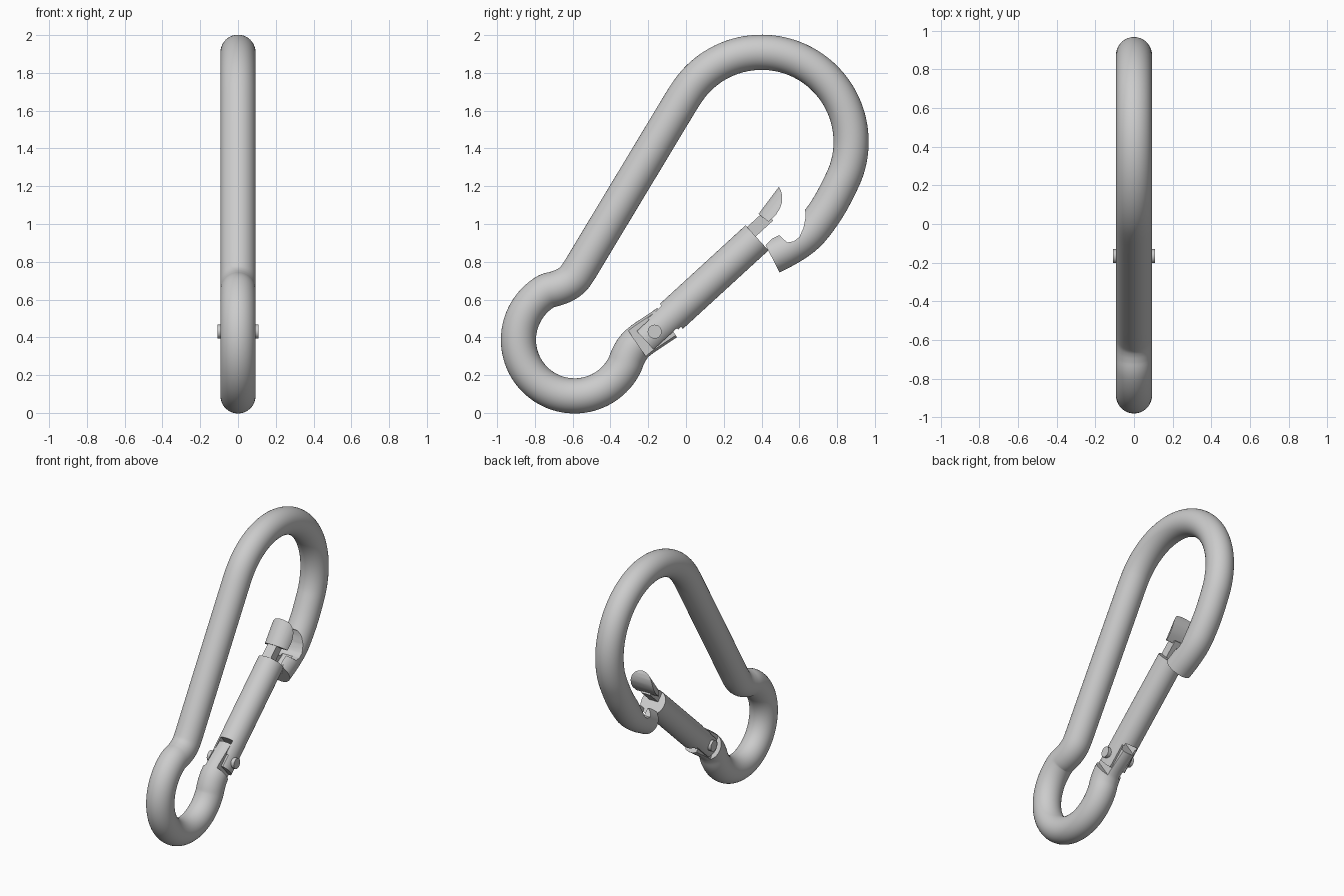
import bpy, bmesh
from math import cos, sin, radians, pi
from mathutils import Vector

if "Cube" in bpy.data.objects:
    bpy.data.objects.remove(bpy.data.objects["Cube"])

PIVOT = (-0.166, 0.43)          # hinge pin in the YZ plane
TAIL, GATE = radians(34), radians(42.5)
R = 0.093                       # bar radius


def finish(name, bm, origin=(0, 0), angle=0):
    bmesh.ops.recalc_face_normals(bm, faces=bm.faces)
    me = bpy.data.meshes.new(name)
    bm.to_mesh(me)
    bm.free()
    ob = bpy.data.objects.new(name, me)
    ob.location = (0, *origin)
    ob.rotation_euler = (angle, 0, 0)
    bpy.context.collection.objects.link(ob)
    return ob


def sweep(name, path, r, n=40, **kw):
    """Round bar along a path lying in the YZ plane."""
    bm = bmesh.new()
    pts = [Vector(p) for p in path]
    rings = []
    for i, p in enumerate(pts):
        t = (pts[min(i + 1, len(pts) - 1)] - pts[max(i - 1, 0)]).normalized()
        rings.append([bm.verts.new((r * cos(a), p.x - t.y * r * sin(a), p.y + t.x * r * sin(a)))
                      for a in (2 * pi * k / n for k in range(n))])
    for a, b in zip(rings, rings[1:]):
        for k in range(n):
            bm.faces.new((a[k], a[(k + 1) % n], b[(k + 1) % n], b[k]))
    bm.faces.new(rings[0])
    bm.faces.new(rings[-1])
    return finish(name, bm, **kw)


def prism(name, profile, x0, x1, **kw):
    """YZ profile extruded along x."""
    bm = bmesh.new()
    a = [bm.verts.new((x0, *p)) for p in profile]
    b = [bm.verts.new((x1, *p)) for p in profile]
    bm.faces.new(a)
    bm.faces.new(b)
    for k in range(len(a)):
        j = (k + 1) % len(a)
        bm.faces.new((a[k], a[j], b[j], b[k]))
    return finish(name, bm, **kw)


def rect(u0, u1, v0, v1):
    return [(u0, v0), (u1, v0), (u1, v1), (u0, v1)]


def boolean(ob, cutter, op='DIFFERENCE'):
    cutter.hide_render = True
    m = ob.modifiers.new("cut", 'BOOLEAN')
    m.object, m.operation, m.solver = cutter, op, 'EXACT'
    bpy.context.view_layer.update()
    me = bpy.data.meshes.new_from_object(ob.evaluated_get(bpy.context.evaluated_depsgraph_get()))
    ob.modifiers.clear()
    ob.data = me
    bpy.data.objects.remove(cutter)


def arc(c, r, a0, a1, n):
    return [(c[0] + r * cos(radians(a0 + (a1 - a0) * i / n)),
             c[1] + r * sin(radians(a0 + (a1 - a0) * i / n))) for i in range(n + 1)]


def smooth_path(pts, k=4):
    """Catmull-Rom through the points."""
    p = [Vector(q) for q in pts]
    p = [2 * p[0] - p[1]] + p + [2 * p[-1] - p[-2]]
    out = []
    for a, b, c, d in zip(p, p[1:], p[2:], p[3:]):
        for i in range(k):
            t = i / k
            out.append(0.5 * (2 * b + (c - a) * t + (2 * a - 5 * b + 4 * c - d) * t * t
                              + (3 * b - a - 3 * c + d) * t ** 3))
    return out + [p[-2]]


# body: hinge tail, small eye, straight spine, large bow, nose
pts = [(-0.10, 0.478), (-0.17, 0.431), (-0.235, 0.387), (-0.277, 0.348), (-0.306, 0.30)]
pts += arc((-0.59, 0.387), 0.297, -28, -240, 18)
pts += [(-0.69, 0.658), (-0.64, 0.678), (-0.597, 0.710)]
pts += [(-0.56 + 0.557 * i / 10, 0.762 + 0.925 * i / 10) for i in range(10)]
pts += arc((0.40, 1.435), 0.474, 148, -28, 18)
pts += [(0.763, 1.106), (0.70, 1.012), (0.638, 0.94), (0.555, 0.88), (0.453, 0.826)]
body = sweep("hook_body", smooth_path(pts), R)

# flats beside the hinge tongue
for s in (-1, 1):
    boolean(body, prism("tail_cut", rect(-0.112, 0.2, -0.13, 0.13), s * 0.045, s * 0.2,
                        origin=PIVOT, angle=TAIL))
# latch notch and the slot for the latch neck
boolean(body, prism("notch_cut", [(0.632, 1.066), (0.632, 1.03), (0.622, 0.98), (0.60, 0.93),
                                  (0.57, 0.908), (0.536, 0.902), (0.483, 0.95), (0.414, 0.88),
                                  (0.30, 0.95), (0.52, 1.22)], -0.2, 0.2))
boolean(body, prism("slot_cut", [(0.36, 0.88), (0.48, 1.0), (0.59, 0.95), (0.56, 0.895),
                                 (0.44, 0.825)], -0.04, 0.04))

# gate: round bar with two cheeks around the tongue
g = dict(origin=PIVOT, angle=GATE)
gate = sweep("gate", [(-0.068, 0), (0.735, 0)], 0.09, **g)
boolean(gate, prism("fork_cut", rect(-0.2, 0.12, -0.2, 0.2), -0.048, 0.048, **g))
boolean(gate, prism("cheek_cut_low", rect(-0.2, 0.10, -0.2, -0.066), -0.2, 0.2, **g))
boolean(gate, prism("cheek_cut_high", rect(-0.2, 0.02, 0.066, 0.2), -0.2, 0.2, **g))

# latch: narrow neck and wide upturned finger
neck = prism("latch_neck", rect(0.70, 0.86, 0.01, 0.078), -0.035, 0.035, **g)
finger = prism("latch_finger", [(0.815, 0.15), (0.838, 0.022), (0.89, 0.022), (0.93, 0.033),
                                (0.96, 0.05), (0.985, 0.077), (0.998, 0.10), (1.008, 0.15)],
               -0.2, 0.2, **g)
boolean(finger, sweep("finger_round", [(0.72, -0.027), (1.1, 0.045)], 0.093, **g), 'INTERSECT')

# hinge pin
pin = prism("hinge_pin", arc((0, 0), 0.037, 0, 345, 23), -0.108, 0.108, origin=PIVOT)

for ob in (body, gate, neck, finger, pin):
    ob.data.shade_smooth()
    ob.data.set_sharp_from_angle(angle=radians(32))
